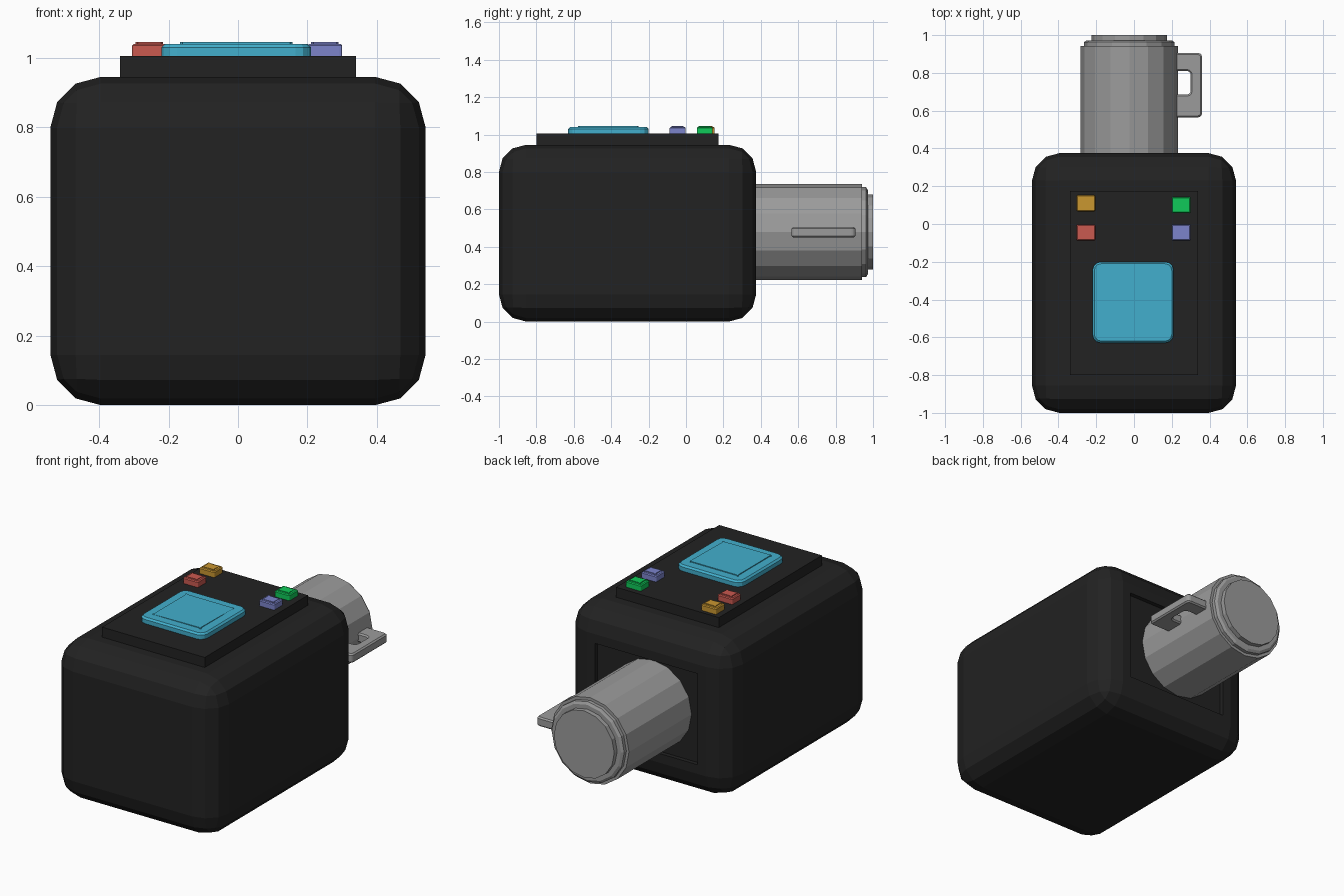
import bpy, bmesh, math
from mathutils import Vector

cube = bpy.data.objects.get("Cube")
if cube:
    bpy.data.objects.remove(cube, do_unlink=True)


def material(name, rgb):
    m = bpy.data.materials.new(name)
    m.use_nodes = True
    m.diffuse_color = (*rgb, 1)
    for node in m.node_tree.nodes:
        if node.type == 'BSDF_PRINCIPLED':
            node.inputs["Base Color"].default_value = (*rgb, 1)
    return m


black = material("black casing", (0.016, 0.016, 0.016))
grey = material("grey metal", (0.33, 0.33, 0.33))
teal = material("teal screen", (0.055, 0.43, 0.61))
red = material("red button", (0.59, 0.10, 0.08))
blue = material("lilac button", (0.20, 0.23, 0.60))
green = material("green button", (0.005, 0.59, 0.10))
amber = material("amber button", (0.59, 0.31, 0.03))


def finish(name, bm, mat):
    bmesh.ops.recalc_face_normals(bm, faces=bm.faces)
    mesh = bpy.data.meshes.new(name)
    bm.to_mesh(mesh)
    bm.free()
    mesh.materials.append(mat)
    ob = bpy.data.objects.new(name, mesh)
    bpy.context.collection.objects.link(ob)
    return ob


def box(lo, hi):
    bm = bmesh.new()
    bmesh.ops.create_cube(bm, size=1)
    lo, hi = Vector(lo), Vector(hi)
    for v in bm.verts:
        v.co = (lo + hi) / 2 + v.co * (hi - lo)
    return bm


def bevel(bm, edges, width, segments):
    bmesh.ops.bevel(bm, geom=edges, offset=width, segments=segments,
                    profile=0.5, affect='EDGES')


def raise_panel(bm, direction, inset, depth):
    """Inset the outermost face in a direction and push it along its normal."""
    d = Vector(direction)
    bm.normal_update()
    face = max((f for f in bm.faces if f.normal.dot(d) > 0.99),
               key=lambda f: f.calc_area())
    bmesh.ops.inset_region(bm, faces=[face], thickness=inset, use_even_offset=True)
    new = bmesh.ops.extrude_discrete_faces(bm, faces=[face])["faces"][0]
    bmesh.ops.translate(bm, verts=new.verts, vec=d * depth)


# Casing with raised control panel on top and recessed panel at the back
bm = box((-0.54, -1, 0), (0.54, 0.375, 0.945))
bevel(bm, bm.edges[:], 0.145, 3)
raise_panel(bm, (0, 0, 1), 0.055, 0.06)
raise_panel(bm, (0, 1, 0), 0.055, -0.025)
finish("casing", bm, black)


# Screen and buttons: rounded slabs with a slightly raised centre
def slab(name, x, y, width, length, corner, edge, inset, mat):
    bm = box((x - width / 2, y - length / 2, 1.0), (x + width / 2, y + length / 2, 1.04))
    upright = [e for e in bm.edges if abs(e.verts[0].co.z - e.verts[1].co.z) > 0.01]
    bevel(bm, upright, corner, 3)
    bm.normal_update()
    rim = [e for f in bm.faces if f.normal.z > 0.99 for e in f.edges]
    bevel(bm, rim, edge, 1)
    raise_panel(bm, (0, 0, 1), inset, 0.005)
    finish(name, bm, mat)


slab("screen", -0.005, -0.415, 0.43, 0.43, 0.045, 0.01, 0.05, teal)
for name, x, y, mat in (("amber_button", -0.255, 0.11, amber),
                        ("red_button", -0.255, -0.045, red),
                        ("green_button", 0.25, 0.10, green),
                        ("lilac_button", 0.25, -0.045, blue)):
    slab(name, x, y, 0.1, 0.085, 0.008, 0.005, 0.012, mat)

# Stepped barrel, turned around the y axis
profile = [(0.257, 0.34), (0.257, 0.942), (0.24, 0.942), (0.24, 0.963),
           (0.225, 0.972), (0.2, 0.972), (0.2, 1.0)]
SIDES = 16
bm = bmesh.new()
rings = []
for r, y in profile:
    angles = [2 * math.pi * i / SIDES for i in range(SIDES)]
    rings.append([bm.verts.new((-0.025 + r * math.cos(a), y, 0.478 + r * math.sin(a)))
                  for a in angles])
for a, b in zip(rings, rings[1:]):
    for i in range(SIDES):
        j = (i + 1) % SIDES
        bm.faces.new((a[i], a[j], b[j], b[i]))
bm.faces.new(rings[0])
bm.faces.new(rings[-1])
finish("barrel", bm, grey)

# Bracket handle on the side of the barrel
outline = [(0.2, 0.565), (0.36, 0.565), (0.36, 0.905), (0.2, 0.905),
           (0.2, 0.81), (0.3, 0.81), (0.3, 0.685), (0.2, 0.685)]
bm = bmesh.new()
base = bm.faces.new([bm.verts.new((x, y, 0.45)) for x, y in outline])
top = bmesh.ops.extrude_face_region(bm, geom=[base])["geom"]
bmesh.ops.translate(bm, vec=(0, 0, 0.055),
                    verts=[g for g in top if isinstance(g, bmesh.types.BMVert)])
corners = [e for e in bm.edges if abs(e.verts[0].co.z - e.verts[1].co.z) > 0.01
           and e.verts[0].co.x > 0.25]
bevel(bm, corners, 0.02, 3)
handle = finish("handle", bm, grey)
mod = handle.modifiers.new("soft rim", 'BEVEL')
mod.width = 0.008
mod.segments = 1
mod.limit_method = 'ANGLE'
mod.angle_limit = math.radians(60)
